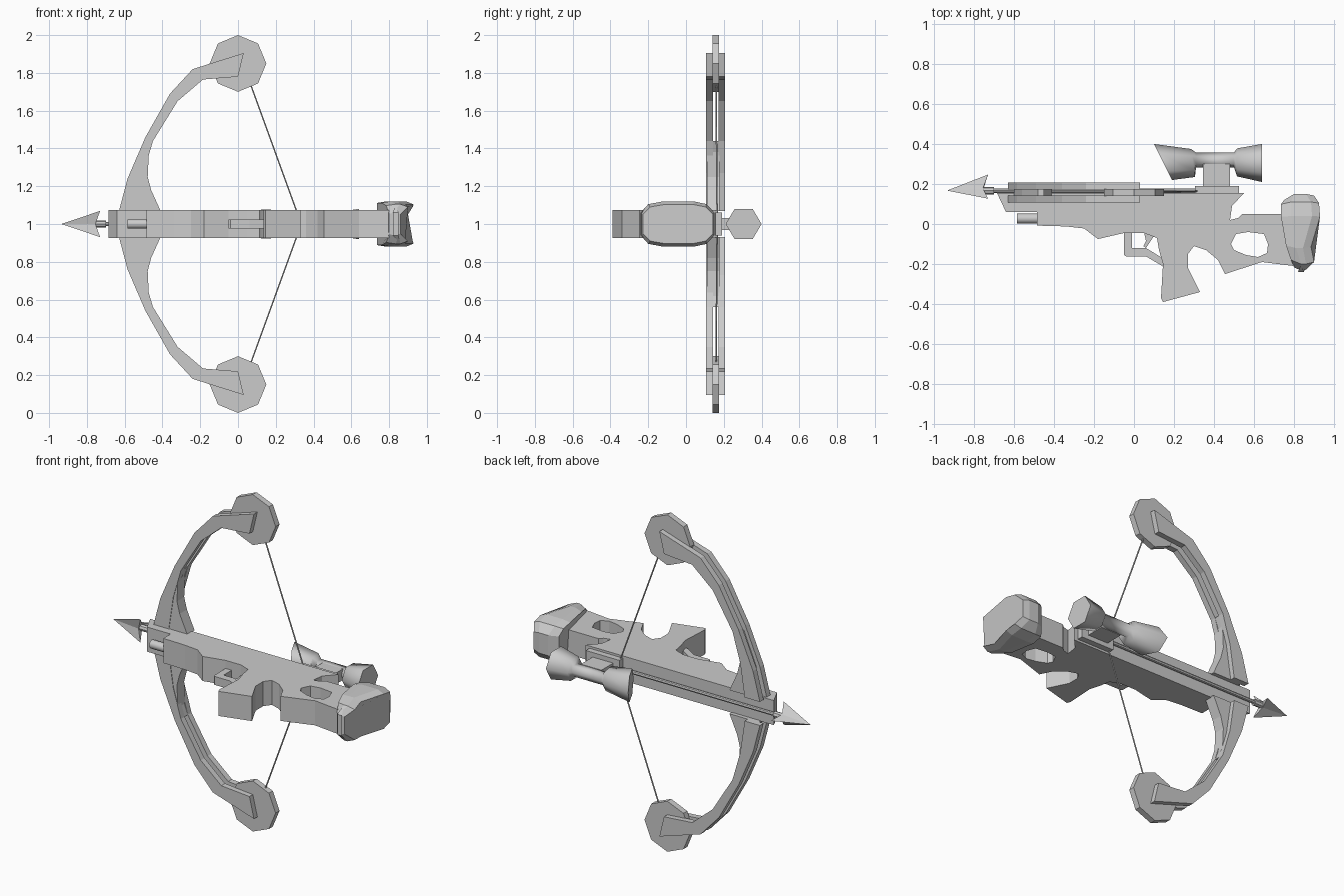
import bpy, bmesh, math
from mathutils import Vector

if "Cube" in bpy.data.objects:
    bpy.data.objects.remove(bpy.data.objects["Cube"])


def finish(name, bm):
    bmesh.ops.recalc_face_normals(bm, faces=bm.faces)
    me = bpy.data.meshes.new(name)
    bm.to_mesh(me)
    bm.free()
    ob = bpy.data.objects.new(name, me)
    bpy.context.collection.objects.link(ob)
    return ob


def loft(name, rings):
    """Closed skin through rings with equal point counts, capped at both ends."""
    bm = bmesh.new()
    vs = [[bm.verts.new(p) for p in r] for r in rings]
    for a, b in zip(vs, vs[1:]):
        for i in range(len(a)):
            j = (i + 1) % len(a)
            bm.faces.new((a[i], a[j], b[j], b[i]))
    bm.faces.new(vs[0])
    bm.faces.new(vs[-1])
    return finish(name, bm)


def side_plate(name, pts, half):
    """XY profile, thick along z about z = 1."""
    return loft(name, [[(x, y, 1 + s * half) for x, y in pts] for s in (-1, 1)])


def bow_plate(name, pts, y0, y1):
    """XZ profile, thick along y."""
    return loft(name, [[(x, y, z) for x, z in pts] for y in (y0, y1)])


def rod(name, a, b, r, n=8):
    a, b = Vector(a), Vector(b)
    q = (b - a).to_track_quat('Z', 'Y')
    circ = [q @ Vector((r * math.cos(t), r * math.sin(t), 0))
            for t in (2 * math.pi * i / n for i in range(n))]
    return loft(name, [[p + c for c in circ] for p in (a, b)])


def smooth(ob, angle):
    bpy.ops.object.select_all(action='DESELECT')
    ob.select_set(True)
    bpy.context.view_layer.objects.active = ob
    bpy.ops.object.shade_smooth_by_angle(angle=math.radians(angle))


# Stock with pistol grip and thumbhole
stock = side_plate("stock", [
    (-0.685, 0.155), (-0.64, 0.06), (-0.485, 0.06), (-0.485, -0.008), (-0.34, -0.012),
    (-0.25, -0.022), (-0.18, -0.075), (-0.05, -0.045), (0.05, -0.045), (0.115, -0.07),
    (0.125, -0.13), (0.145, -0.2), (0.135, -0.37), (0.145, -0.39), (0.33, -0.34),
    (0.27, -0.22), (0.27, -0.15), (0.30, -0.11), (0.36, -0.13), (0.42, -0.18),
    (0.455, -0.25), (0.64, -0.19), (0.80, -0.21), (0.80, 0.05), (0.54, 0.05),
    (0.52, 0.03), (0.48, 0.02), (0.49, 0.09), (0.55, 0.155)], 0.073)
hole = side_plate("thumbhole_cutter", [
    (0.485, -0.10), (0.51, -0.05), (0.57, -0.04), (0.65, -0.05), (0.67, -0.10),
    (0.665, -0.145), (0.62, -0.165), (0.56, -0.155), (0.50, -0.13)], 0.2)
hole.hide_render = True
hole.hide_viewport = True
cut = stock.modifiers.new("thumbhole", 'BOOLEAN')
cut.operation = 'DIFFERENCE'
cut.solver = 'EXACT'
cut.object = hole

# Trigger and guard
side_plate("trigger_guard", [
    (-0.05, -0.04), (-0.05, -0.155), (-0.04, -0.162), (0.06, -0.162), (0.15, -0.215),
    (0.15, -0.175), (0.06, -0.12), (-0.01, -0.12), (-0.01, -0.04)], 0.025)
side_plate("trigger", [(0.05, -0.04), (0.10, -0.06), (0.06, -0.12), (0.047, -0.11),
                       (0.06, -0.085)], 0.012)

# Butt pad: rounded outline swept from the stock to a hollowed back
outline = [(-0.24, 0.06), (-0.20, 0.105), (-0.12, 0.12), (0.04, 0.12), (0.11, 0.105), (0.15, 0.06)]
outline = outline + [(y, -z) for y, z in reversed(outline)]
front_x = {-0.24: 0.80, -0.20: 0.785, -0.12: 0.76, 0.04: 0.735, 0.11: 0.735, 0.15: 0.75}
back_x = {-0.24: 0.85, -0.20: 0.89, -0.12: 0.875, 0.04: 0.92, 0.11: 0.915, 0.15: 0.89}
loft("butt_pad", [
    [(front_x[y], min(y * 0.9, 0.12), 1 + z * 0.93) for y, z in outline],
    [(front_x[y] + 0.05, y, 1 + z) for y, z in outline],
    [(back_x[y] - 0.03, y, 1 + z) for y, z in outline],
    [(back_x[y] + 0.01, y * 0.95, 1 + z * 0.86) for y, z in outline]])

# Short barrel under the nose
smooth(rod("front_barrel", (-0.585, 0.027, 1), (-0.47, 0.027, 1), 0.025, 12), 40)

# Bow limbs (paired plates), risers, wheels and string, above and below
limb = [(-0.63, 1.07), (-0.585, 1.24), (-0.49, 1.46), (-0.36, 1.69), (-0.24, 1.82),
        (0.03, 1.905), (0.0, 1.78), (-0.185, 1.765), (-0.32, 1.65), (-0.45, 1.44),
        (-0.50, 1.27), (-0.53, 1.07)]
riser = [(-0.60, 1.07), (-0.56, 1.24), (-0.48, 1.43), (-0.45, 1.44), (-0.472, 1.38),
         (-0.478, 1.25), (-0.46, 1.18), (-0.41, 1.07)]
wheel = [(0.15 * math.cos(i * math.pi / 4 + math.pi / 2),
          1.85 + 0.15 * math.sin(i * math.pi / 4 + math.pi / 2)) for i in range(8)]
for side, s in (("upper", 1), ("lower", -1)):
    def flip(pts):
        return [(x, 1 + s * (z - 1)) for x, z in pts]
    bow_plate(side + "_limb_near", flip(limb), 0.107, 0.142)
    bow_plate(side + "_limb_far", flip(limb), 0.172, 0.207)
    bow_plate(side + "_riser", flip(riser), 0.11, 0.178)
    bow_plate(side + "_wheel", flip(wheel), 0.139, 0.175)
    rod(side + "_string", (0.03, 0.158, 1 + s * 0.84), (0.335, 0.165, 1), 0.004, 6)

# Bolt: shaft, collar and three-bladed head
AX = 0.167
rod("bolt_shaft", (-0.75, AX, 1), (0.335, AX, 1), 0.011, 8)
rod("bolt_collar", (-0.77, AX, 1), (-0.70, AX, 1), 0.019, 8)
bm = bmesh.new()
tip = bm.verts.new((-0.935, AX, 1))
back = bm.verts.new((-0.755, AX, 1))
ring = []
for i in range(6):
    r, x = ((0.08, -0.73), (0.022, -0.755))[i % 2]
    t = i * math.pi / 3
    ring.append(bm.verts.new((x, AX + r * math.cos(t), 1 + r * math.sin(t))))
for a, b in zip(ring, ring[1:] + ring[:1]):
    bm.faces.new((tip, a, b))
    bm.faces.new((back, b, a))
finish("bolt_head", bm)

# Scope mount
side_plate("scope_base", [(0.305, 0.15), (0.525, 0.15), (0.525, 0.19), (0.305, 0.19)], 0.06)
side_plate("scope_stem", [(0.345, 0.18), (0.48, 0.18), (0.48, 0.30), (0.345, 0.30)], 0.033)


# Six-sided scope: (x, centre y, radius, slant of the ring)
def scope_ring(x, cy, r, slant):
    return [(x - slant * math.cos(t), cy + r * math.cos(t), 1 + 0.98 * r * math.sin(t) )
            for t in (i * math.pi / 3 for i in range(6))]


scope = loft("scope", [scope_ring(*p) for p in [
    (0.145, 0.31, 0.09, 0.045), (0.295, 0.305, 0.07, 0.01), (0.31, 0.32, 0.037, 0),
    (0.50, 0.32, 0.037, 0), (0.515, 0.308, 0.07, 0), (0.64, 0.305, 0.095, 0)]])
smooth(scope, 65)
